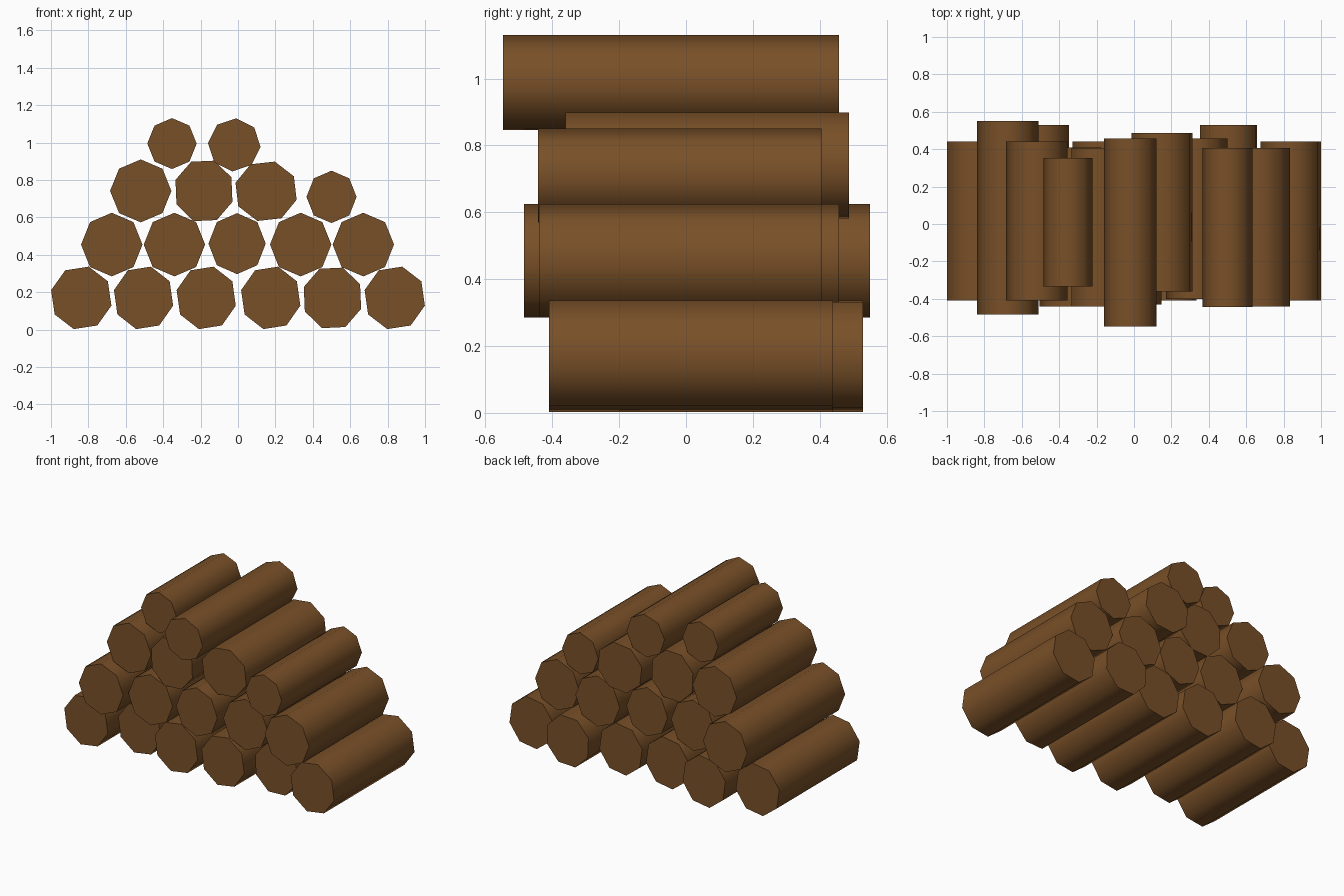
import bpy, bmesh, math

# One bark-brown material for all logs
wood = bpy.data.materials.new("brown wood")
wood.diffuse_color = (0.19, 0.08, 0.021, 1)


def log(name, x, z, rx, rz, turn, y0, y1):
    """Eight-sided log along y: smooth bark, flat sharp-edged ends."""
    bm = bmesh.new()
    n = 8
    rings = []
    for y in (y0, y1):
        ring = []
        for i in range(n):
            a = math.radians(turn) + math.tau * i / n
            ring.append(bm.verts.new((x + rx * math.cos(a), y, z + rz * math.sin(a))))
        rings.append(ring)
    front, back = rings
    for i in range(n):
        j = (i + 1) % n
        bm.faces.new((front[i], front[j], back[j], back[i])).smooth = True
    caps = [bm.faces.new(front), bm.faces.new(back)]
    for cap in caps:
        for e in cap.edges:
            e.smooth = False
    bmesh.ops.recalc_face_normals(bm, faces=bm.faces)
    me = bpy.data.meshes.new(name)
    bm.to_mesh(me)
    bm.free()
    me.materials.append(wood)
    ob = bpy.data.objects.new(name, me)
    bpy.context.collection.objects.link(ob)


# Rows of the stack: x, z, radius x, radius z, turn in degrees, front y, back y
rows = {
    "bottom_log": [
        (-0.838, 0.17, 0.166, 0.172, 31, -0.41, 0.44),
        (-0.505, 0.17, 0.163, 0.172, 31, -0.32, 0.53),
        (-0.17, 0.17, 0.163, 0.172, 31, -0.41, 0.44),
        (0.175, 0.17, 0.163, 0.172, 31, -0.41, 0.44),
        (0.505, 0.17, 0.163, 0.172, 25, -0.32, 0.53),
        (0.838, 0.17, 0.166, 0.172, 31, -0.41, 0.44),
    ],
    "second_log": [
        (-0.675, 0.455, 0.164, 0.17, 0, -0.485, 0.55),
        (-0.34, 0.455, 0.164, 0.17, 0, -0.44, 0.41),
        (-0.005, 0.46, 0.153, 0.163, 0, -0.43, 0.42),
        (0.335, 0.455, 0.164, 0.17, 0, -0.40, 0.457),
        (0.67, 0.455, 0.164, 0.17, 0, -0.44, 0.405),
    ],
    "third_log": [
        (-0.52, 0.742, 0.164, 0.168, 0, -0.41, 0.44),
        (-0.182, 0.742, 0.162, 0.172, 25, -0.44, 0.405),
        (0.15, 0.74, 0.17, 0.165, 29, -0.36, 0.487),
        (0.50, 0.71, 0.134, 0.14, 0, -0.443, 0.405),
    ],
    "top_log": [
        (-0.353, 0.995, 0.132, 0.136, 0, -0.333, 0.353),
        (-0.02, 0.988, 0.141, 0.142, -4, -0.547, 0.457),
    ],
}
for row, logs in rows.items():
    for k, spec in enumerate(logs, 1):
        log(f"{row}_{k}", *spec)
